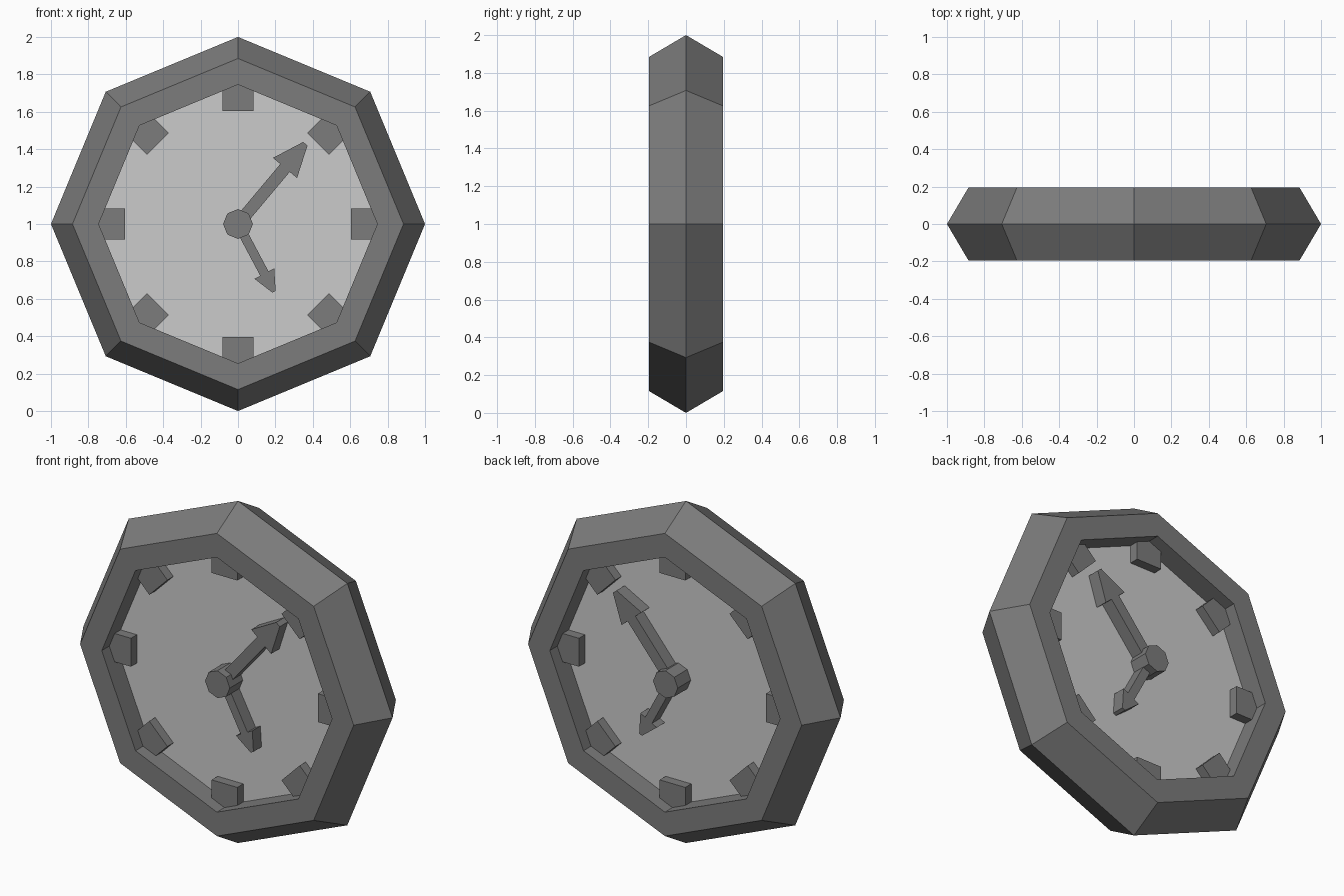
import bpy, bmesh
from math import sin, cos, pi, radians

if "Cube" in bpy.data.objects:
    bpy.data.objects.remove(bpy.data.objects["Cube"])

CENTRE_Z = 1.0
FACE_Y, TICK_Y, HAND_Y, HUB_Y = 0.07, 0.125, 0.145, 0.19

dark = bpy.data.materials.new("dark_grey")
dark.diffuse_color = (0.2, 0.2, 0.2, 1)
dark.use_nodes = True
dark.node_tree.nodes["Principled BSDF"].inputs["Base Color"].default_value = dark.diffuse_color
light = bpy.data.materials.new("light_grey")
light.diffuse_color = (0.8, 0.8, 0.8, 1)
light.use_nodes = True
light.node_tree.nodes["Principled BSDF"].inputs["Base Color"].default_value = light.diffuse_color


def finish(name, bm, mat, mirror=False):
    bmesh.ops.recalc_face_normals(bm, faces=bm.faces)
    mesh = bpy.data.meshes.new(name)
    bm.to_mesh(mesh)
    bm.free()
    mesh.materials.append(mat)
    obj = bpy.data.objects.new(name, mesh)
    bpy.context.collection.objects.link(obj)
    if mirror:  # repeat the part on the back of the clock
        mod = obj.modifiers.new("both_sides", 'MIRROR')
        mod.use_axis = (False, True, False)
        mod.use_mirror_merge = False
    return obj


def prism(name, outline, angle, y0, y1, mat, mirror=True):
    """Extrude an (along, across) outline, turned by angle about the clock centre."""
    bm = bmesh.new()
    c, s = cos(angle), sin(angle)
    front = [bm.verts.new((u * c - v * s, y0, CENTRE_Z + u * s + v * c)) for u, v in outline]
    face = bm.faces.new(front)
    ext = bmesh.ops.extrude_face_region(bm, geom=[face], use_keep_orig=True)
    new = [g for g in ext["geom"] if isinstance(g, bmesh.types.BMVert)]
    bmesh.ops.translate(bm, verts=new, vec=(0, y1 - y0, 0))
    return finish(name, bm, mat, mirror)


def octagon(r):
    return [(r * cos(i * pi / 4), r * sin(i * pi / 4)) for i in range(8)]


def hand(name, angle, shaft, barb_at, barb, length, tip):
    half = [(0.0, shaft), (barb_at, shaft), (barb_at, barb), (length, tip)]
    outline = [(u, -v) for u, v in half] + half[::-1]
    prism(name, outline, angle, -FACE_Y, -HAND_Y, dark)


# Octagonal frame: bevelled profile swept around eight corners
profile = [(1.0, 0), (0.885, -0.195), (0.745, -0.195), (0.745, 0.195), (0.885, 0.195)]
bm = bmesh.new()
rings = [[bm.verts.new((r * cos(i * pi / 4), y, CENTRE_Z + r * sin(i * pi / 4)))
          for r, y in profile] for i in range(8)]
n = len(profile)
for i in range(8):
    a, b = rings[i], rings[(i + 1) % 8]
    for j in range(n):
        k = (j + 1) % n
        bm.faces.new((a[j], a[k], b[k], b[j]))
finish("frame", bm, dark)

# Recessed dial, one slab showing on both sides
prism("dial", octagon(0.745), 0, -FACE_Y, FACE_Y, light, mirror=False)

# Hour blocks fitted into each inner corner
block = [(0.605, -0.083), (0.711, -0.083), (0.745, 0), (0.711, 0.083), (0.605, 0.083)]
for i in range(8):
    prism(f"hour_block_{i + 1}", block, i * pi / 4, -FACE_Y, -TICK_Y, dark)

# Arrow hands and hub
hand("long_hand", radians(50), 0.033, 0.391, 0.084, 0.56, 0.015)
hand("short_hand", radians(-62), 0.025, 0.30, 0.06, 0.41, 0.01)
prism("hub", octagon(0.08), 0, -FACE_Y, -HUB_Y, dark)
